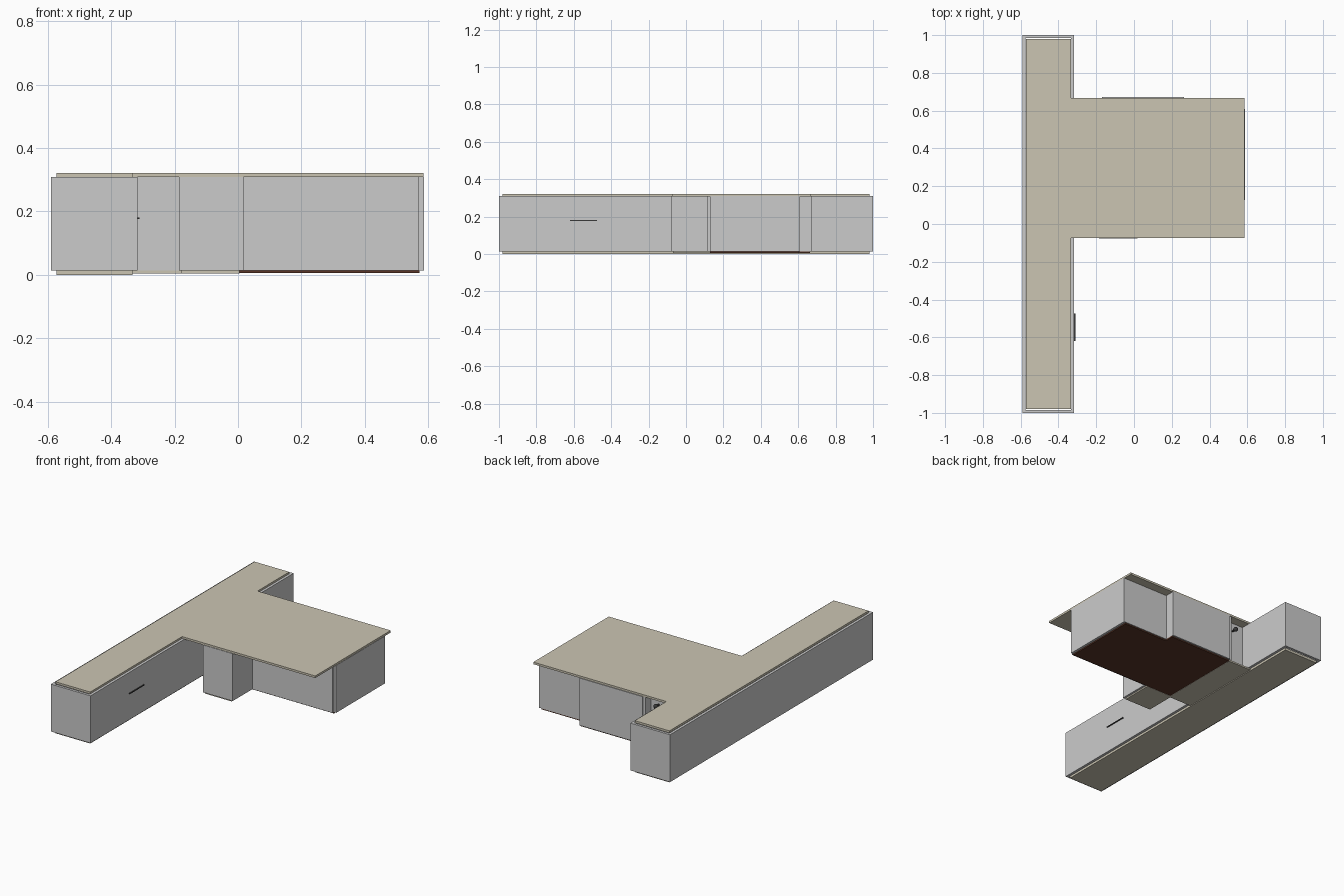
import bpy, bmesh
from mathutils import Matrix, Vector

if "Cube" in bpy.data.objects:
    bpy.data.objects.remove(bpy.data.objects["Cube"])


def material(name, color):
    m = bpy.data.materials.new(name)
    m.diffuse_color = (*color, 1)
    m.use_nodes = True
    m.node_tree.nodes["Principled BSDF"].inputs["Base Color"].default_value = m.diffuse_color
    return m


STONE = material("stone_slab", (0.60, 0.56, 0.45))
WOOD = material("dark_wood", (0.10, 0.035, 0.02))
DARK = material("dark_metal", (0.04, 0.04, 0.04))


def boxes(name, specs, mat=None):
    """One object from boxes given as x0, x1, y0, y1, z0, z1."""
    bm = bmesh.new()
    for x0, x1, y0, y1, z0, z1 in specs:
        c = Vector(((x0 + x1) / 2, (y0 + y1) / 2, (z0 + z1) / 2))
        bmesh.ops.create_cube(bm, size=1, matrix=Matrix.Translation(c)
                              @ Matrix.Diagonal((x1 - x0, y1 - y0, z1 - z0, 1)))
    return finish(name, bm, mat)


def finish(name, bm, mat):
    me = bpy.data.meshes.new(name)
    bm.to_mesh(me)
    bm.free()
    ob = bpy.data.objects.new(name, me)
    bpy.context.collection.objects.link(ob)
    if mat:
        me.materials.append(mat)
    return ob


def slab(name, outline, z0, z1, mat):
    """Flat plate extruded from an outline."""
    bm = bmesh.new()
    f = bm.faces.new([bm.verts.new((x, y, z0)) for x, y in outline])
    r = bmesh.ops.extrude_face_region(bm, geom=[f])
    bmesh.ops.translate(bm, vec=(0, 0, z1 - z0),
                        verts=[v for v in r["geom"] if isinstance(v, bmesh.types.BMVert)])
    bmesh.ops.recalc_face_normals(bm, faces=bm.faces)
    return finish(name, bm, mat)


ZB, ZT, T = 0.014, 0.309, 0.016


# Long wing: four walls around a narrow hall
boxes("wing_walls", [
    (-0.59, -0.59 + T, -1, 1, ZB, ZT),
    (-0.317 - T, -0.317, -1, 1, ZB, ZT),
    (-0.59 + T, -0.317 - T, -1, -1 + T, ZB, ZT),
    (-0.59 + T, -0.317 - T, 1 - T, 1, ZB, ZT),
])
slab("wing_floor", [(-0.572, -0.98), (-0.333, -0.98), (-0.333, 0.98), (-0.572, 0.98)],
     0.0, 0.015, STONE)

# T-shaped roof over the wing and side rooms
slab("roof", [(-0.572, -0.98), (-0.333, -0.98), (-0.333, -0.075), (0.585, -0.075),
              (0.585, 0.668), (-0.333, 0.668), (-0.333, 0.98), (-0.572, 0.98)],
     0.308, 0.321, STONE)

# Main room with a stepped back wall
boxes("main_room_walls", [
    (0.587 - T, 0.587, 0.128, 0.61, ZB, ZT),
    (-0.17, 0.587 - T, 0.115, 0.115 + T, ZB, ZT),
    (0.265, 0.587 - T, 0.61 - T, 0.61, ZB, ZT),
    (0.265 - T, 0.265, 0.61 - T, 0.655, ZB, ZT),
    (-0.17, 0.265, 0.655, 0.672, ZB, ZT),
    (-0.17 - T, -0.17, 0.115, 0.665, ZB, ZT),
])
slab("main_room_floor", [(-0.17, 0.128), (0.572, 0.128), (0.572, 0.605), (0.265, 0.605),
                         (0.265, 0.662), (-0.17, 0.662)], 0.006, 0.015, WOOD)

# Small front room
boxes("small_room_walls", [
    (-0.17, 0.018, -0.078, -0.078 + T, ZB, ZT),
    (-0.17 - T, -0.17, -0.078, 0.115, ZB, ZT),
    (0.018 - T, 0.018, -0.078 + T, 0.115, ZB, ZT),
])
slab("small_room_floor", [(-0.18, -0.07), (0.005, -0.07), (0.005, 0.128), (-0.18, 0.128)],
     0.005, 0.015, STONE)

# Passage joining the wing to the rooms
boxes("passage_walls", [(-0.317, -0.17 - T, 0.115, 0.115 + T, ZB, ZT),
                        (-0.317, -0.17 - T, 0.61 - T, 0.61, ZB, ZT)])
slab("passage_floor", [(-0.333, 0.115), (-0.17, 0.115), (-0.17, 0.662), (-0.333, 0.662)],
     0.005, 0.015, STONE)

# Thin ledge on the inner wing wall
boxes("wall_ledge", [(-0.32, -0.311, -0.62, -0.475, 0.176, 0.181)], DARK)

# Round lamp above the rear entrance
bm = bmesh.new()
bmesh.ops.create_uvsphere(bm, u_segments=16, v_segments=8, radius=0.014,
                          matrix=Matrix.Translation((-0.24, 0.64, 0.255)))
for f in bm.faces:
    f.smooth = True
finish("entrance_lamp", bm, DARK)
boxes("lamp_bracket", [(-0.244, -0.236, 0.609, 0.632, 0.251, 0.259)], DARK)
